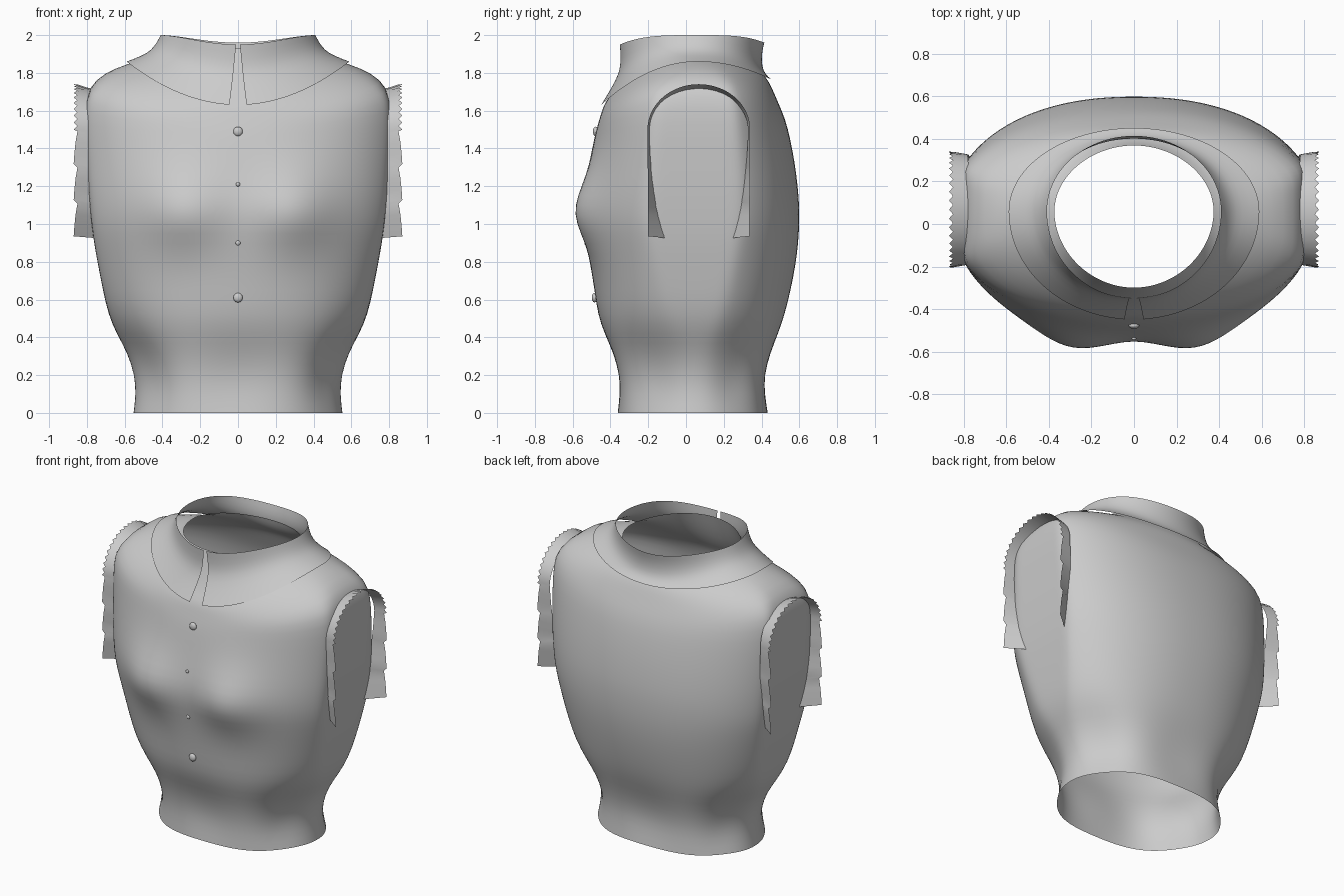
import bpy, bmesh, math
from math import sin, cos, pi, exp

cube = bpy.data.objects.get("Cube")
if cube:
    bpy.data.objects.remove(cube)

cloth = bpy.data.materials.new("grey cloth")
cloth.use_nodes = True
cloth.diffuse_color = (0.6, 0.6, 0.6, 1)
cloth.node_tree.nodes["Principled BSDF"].inputs["Base Color"].default_value = (0.6, 0.6, 0.6, 1)


def finish(obj):
    obj.data.materials.append(cloth)
    bpy.ops.object.select_all(action="DESELECT")
    obj.select_set(True)
    bpy.context.view_layer.objects.active = obj
    bpy.ops.object.shade_smooth_by_angle(angle=math.radians(50))


def make_object(name, rows, closed=False, subsurf=0):
    """Skin neighbouring rows of points into a smooth sheet."""
    bm = bmesh.new()
    grid = [[bm.verts.new(p) for p in row] for row in rows]
    for low, high in zip(grid, grid[1:]):
        n = len(low)
        for i in range(n if closed else n - 1):
            j = (i + 1) % n
            bm.faces.new((low[i], low[j], high[j], high[i]))
    mesh = bpy.data.meshes.new(name)
    bm.to_mesh(mesh)
    bm.free()
    obj = bpy.data.objects.new(name, mesh)
    bpy.context.collection.objects.link(obj)
    finish(obj)
    if subsurf:
        mod = obj.modifiers.new("smooth", "SUBSURF")
        mod.levels = mod.render_levels = subsurf
        mod.boundary_smooth = "PRESERVE_CORNERS"


def power(v, e):
    return math.copysign(abs(v) ** e, v)


def ring_point(a, ring, n, widen=1.0, drop=2.0):
    """Point on a rounded ring with its own front, side and back heights.
    Widening past the half width cuts the sides flat."""
    w, front, back, zf, zs, zb = ring
    c, s = cos(a), sin(a)
    mid = 0.06
    depth = back - mid if s > 0 else mid - front
    x = max(-w, min(w, w * widen * power(c, 2 / n)))
    z = zs + ((zb if s > 0 else zf) - zs) * abs(s) ** drop
    return x, mid + depth * power(s, 2 / n), z


# Bodice: half width, front, back, then heights at front, side and back
level = [
    (0.55, -0.37, 0.44, 0), (0.535, -0.365, 0.43, 0.1), (0.54, -0.37, 0.43, 0.2),
    (0.58, -0.40, 0.46, 0.32), (0.64, -0.44, 0.495, 0.42), (0.685, -0.47, 0.525, 0.52),
    (0.715, -0.485, 0.555, 0.65), (0.74, -0.505, 0.58, 0.78), (0.762, -0.525, 0.595, 0.9),
    (0.775, -0.54, 0.60, 1.0), (0.785, -0.543, 0.60, 1.1), (0.794, -0.53, 0.592, 1.2),
    (0.80, -0.51, 0.577, 1.32), (0.808, -0.487, 0.553, 1.45),
]
rings = [(w, f, b, z, z, z) for w, f, b, z in level] + [
    (0.81, -0.472, 0.525, 1.51, 1.62, 1.56), (0.79, -0.457, 0.485, 1.56, 1.725, 1.65),
    (0.71, -0.445, 0.455, 1.60, 1.80, 1.72), (0.58, -0.43, 0.435, 1.64, 1.85, 1.76),
    (0.49, -0.385, 0.41, 1.70, 1.875, 1.79), (0.41, -0.335, 0.385, 1.82, 1.89, 1.83),
    (0.375, -0.30, 0.37, 1.93, 1.91, 1.88),
]
SIDES = 72
SHOULDER = 16
body = []
for k, ring in enumerate(rings):
    n = 2.2 if k < SHOULDER else 2.2 - 0.05 * (k - SHOULDER + 1)
    # Flat sides at the armholes, fading out at the waist and the neck
    widen = 1 + 0.08 * max(0, min(1, (k - 3) / 6, (SHOULDER + 1 - k) / 2))
    row = []
    for i in range(SIDES):
        a = 2 * pi * i / SIDES
        x, y, z = ring_point(a, ring, n, widen)
        # Bust
        if y < 0:
            reach = 0.16 if z < 1.06 else 0.19
            lift = exp(-((z - 1.06) / reach) ** 2)
            y -= 0.078 * lift * exp(-((abs(x) - 0.3) / 0.2) ** 2)
        # Gathered folds at the waist
        fold = 1 + 0.03 * (cos(6 * a) - 0.5) * exp(-((z - 0.2) / 0.22) ** 2)
        row.append((x * fold, 0.06 + (y - 0.06) * fold, z))
    body.append(row)
make_object("bodice", body, closed=True, subsurf=1)

# Standing collar with a slit at the centre front
collar_rings = [
    ((0.59, -0.45, 0.452, 1.63, 1.86, 1.765), 0.045),
    ((0.505, -0.395, 0.422, 1.72, 1.892, 1.79), 0.034),
    ((0.46, -0.352, 0.402, 1.80, 1.92, 1.83), 0.025),
    ((0.43, -0.345, 0.40, 1.87, 1.96, 1.90), 0.018),
    ((0.41, -0.35, 0.415, 1.95, 2.0, 1.96), 0.01),
]
collar = []
for k, (ring, gap) in enumerate(collar_rings):
    g = math.asin(gap / ring[0])
    start, span = -pi / 2 + g, 2 * pi - 2 * g
    collar.append([ring_point(start + span * i / 80, ring, 2, drop=2 + 0.4 * k) for i in range(81)])
make_object("collar", collar, subsurf=1)

# Ragged ruffle round each armhole: inner point and outer point per sample
LEG_TEETH, ARCH_TEETH = 3, 20
leg = []
for k in range(LEG_TEETH):
    for f, x in ((0, 0.87), (0.3, 0.866), (0.6, 0.86), (0.9, 0.85)):
        t = (k + f) / LEG_TEETH
        z = 0.925 + 0.575 * t
        leg.append(((0.75 + 0.035 * t, 0.17 + 0.09 * (1 - (1 - t) ** 2), z),
                    (x, 0.268 + 0.004 * t, z + 0.01)))
arch = []
for i in range(ARCH_TEETH * 2 + 1):
    a = pi * i / (ARCH_TEETH * 2)
    arch.append(((0.785 - 0.01 * sin(a), -0.26 * cos(a), 1.5 + 0.215 * sin(a)),
                 (0.852 if i % 2 else 0.87, -0.272 * cos(a), 1.5 + 0.24 * sin(a))))
front_leg = [tuple((x, -y, z) for x, y, z in pair) for pair in leg]
samples = front_leg + arch + leg[::-1]
for name, side in (("left_ruffle", 1), ("right_ruffle", -1)):
    edges = [[(side * x, y + 0.068, z) for x, y, z in edge] for edge in zip(*samples)]
    make_object(name, edges)

# Front buttons, the middle two nearly sunk into the cloth
for i, (y, z, r) in enumerate([(-0.478, 1.49, 0.025), (-0.54, 1.21, 0.011),
                               (-0.53, 0.9, 0.013), (-0.484, 0.61, 0.025)]):
    bpy.ops.mesh.primitive_uv_sphere_add(segments=16, ring_count=10, radius=r, location=(0, y, z))
    button = bpy.context.object
    button.name = "button_%d" % (i + 1)
    button.scale = (1, 0.6, 1)
    finish(button)
